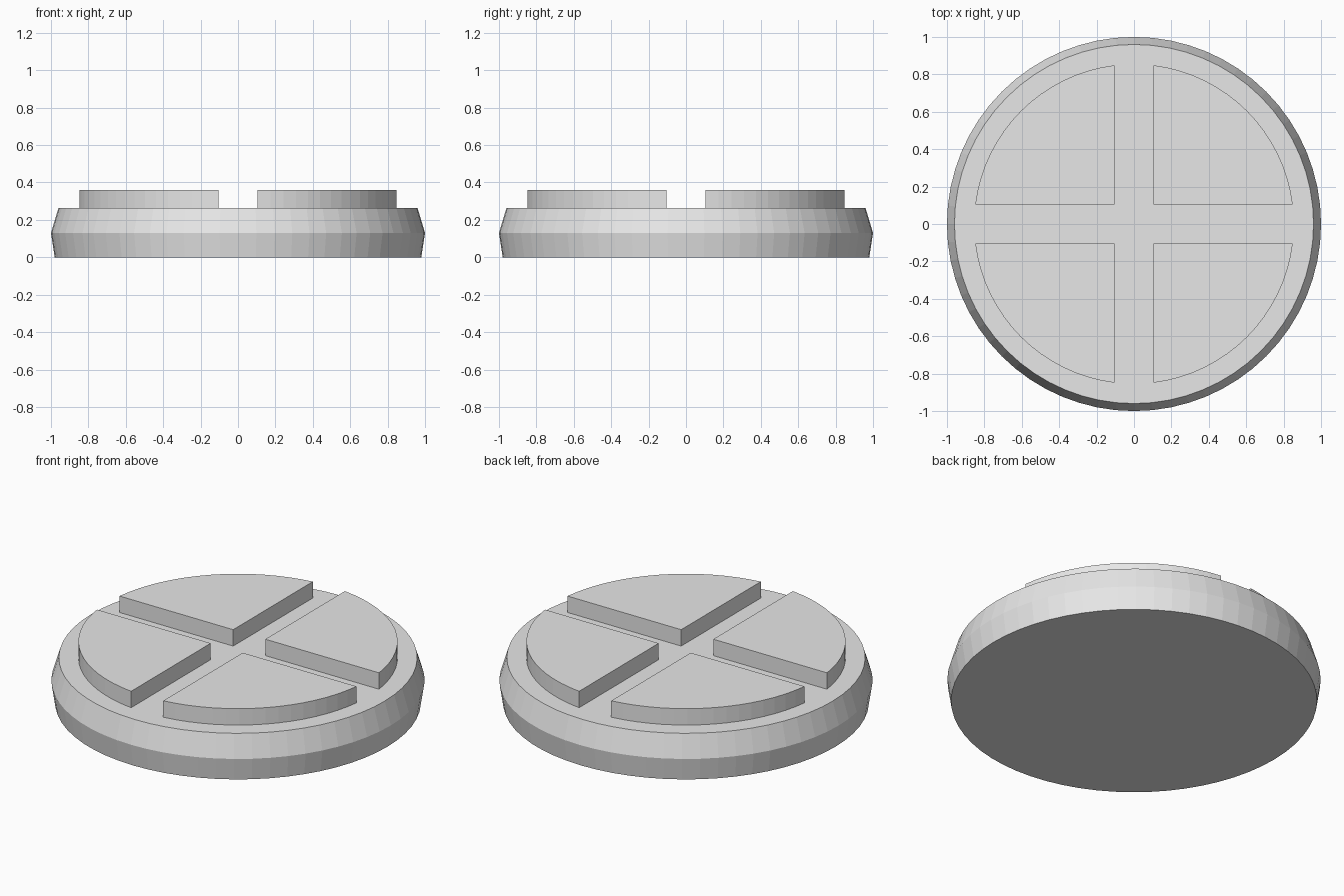
import bpy
import bmesh
import math

SEGMENTS = 64

cube = bpy.data.objects.get("Cube")
if cube:
    bpy.data.objects.remove(cube, do_unlink=True)

grey = bpy.data.materials.new("light_grey")
grey.use_nodes = True
grey.diffuse_color = (0.8, 0.8, 0.8, 1)
grey.node_tree.nodes["Principled BSDF"].inputs["Base Color"].default_value = grey.diffuse_color


def loft(name, rings):
    """Join equal rings of points with side walls and cap both ends."""
    bm = bmesh.new()
    loops = [[bm.verts.new(p) for p in ring] for ring in rings]
    for low, high in zip(loops, loops[1:]):
        for i in range(len(low)):
            j = (i + 1) % len(low)
            bm.faces.new((low[i], low[j], high[j], high[i]))
    bm.faces.new(loops[0][::-1])
    bm.faces.new(loops[-1])
    bmesh.ops.recalc_face_normals(bm, faces=bm.faces)
    mesh = bpy.data.meshes.new(name)
    bm.to_mesh(mesh)
    bm.free()
    mesh.materials.append(grey)
    obj = bpy.data.objects.new(name, mesh)
    bpy.context.collection.objects.link(obj)
    return obj


def circle(radius, z):
    return [(radius * math.cos(a), radius * math.sin(a), z)
            for a in (math.tau * i / SEGMENTS for i in range(SEGMENTS))]


# Round base, widest at mid height
loft("base_disc", [circle(0.98, 0), circle(1.0, 0.13), circle(0.96, 0.263)])

# Four raised quarter pads separated by a cross-shaped channel
GAP, RADIUS = 0.105, 0.855
start = math.asin(GAP / RADIUS)
steps = SEGMENTS // 4
outline = [(GAP, GAP)]
for i in range(steps + 1):
    a = start + (math.pi / 2 - 2 * start) * i / steps
    outline.append((RADIUS * math.cos(a), RADIUS * math.sin(a)))

for k, corner in enumerate(("back_left", "back_right", "front_right", "front_left")):
    pad = loft("pad_" + corner, [[(x, y, z) for x, y in outline] for z in (0.263, 0.36)])
    pad.rotation_euler.z = k * math.pi / 2
